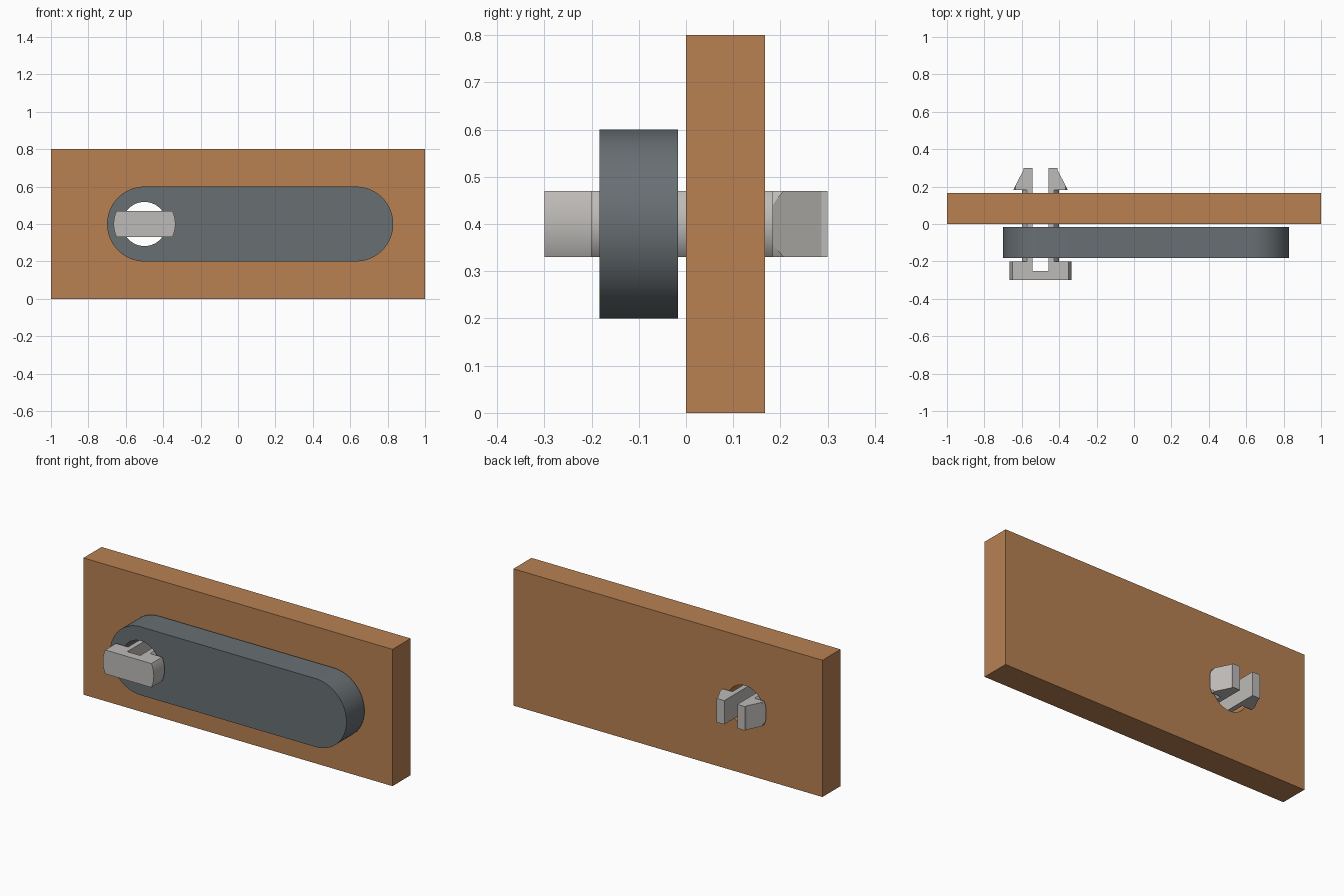
import bpy, bmesh
from math import sin, cos, pi, radians

if "Cube" in bpy.data.objects:
    bpy.data.objects.remove(bpy.data.objects["Cube"])

PX, PZ = -0.5, 0.4          # pin axis


def material(name, rgb):
    m = bpy.data.materials.new(name)
    m.use_nodes = True
    m.diffuse_color = (*rgb, 1)
    m.node_tree.nodes["Principled BSDF"].inputs["Base Color"].default_value = (*rgb, 1)
    return m


def arc(cx, cz, r, start, end, n):
    return [(cx + r * cos(start + (end - start) * i / n),
             cz + r * sin(start + (end - start) * i / n)) for i in range(n + 1)]


def circle(r):
    return arc(PX, PZ, r, 0, 2 * pi, 96)[:-1]


def box(x0, x1, z0, z1):
    return [(x0, z0), (x1, z0), (x1, z1), (x0, z1)]


def solid(name, sections, plan=False):
    """Stack (outline, depth) sections along y, or along z when plan is set."""
    bm = bmesh.new()
    rings = [[bm.verts.new((a, b, d) if plan else (a, d, b)) for a, b in pts]
             for pts, d in sections]
    for low, high in zip(rings, rings[1:]):
        for i in range(len(low)):
            bm.faces.new((low[i - 1], low[i], high[i], high[i - 1]))
    bm.faces.new(rings[0])
    bm.faces.new(rings[-1])
    bmesh.ops.recalc_face_normals(bm, faces=bm.faces)
    me = bpy.data.meshes.new(name)
    bm.to_mesh(me)
    bm.free()
    ob = bpy.data.objects.new(name, me)
    bpy.context.collection.objects.link(ob)
    return ob


def combine(ob, tool, operation="DIFFERENCE"):
    """Apply a boolean and discard the tool."""
    mod = ob.modifiers.new("cut", "BOOLEAN")
    mod.object, mod.operation, mod.solver = tool, operation, "EXACT"
    deps = bpy.context.evaluated_depsgraph_get()
    me = bpy.data.meshes.new_from_object(ob.evaluated_get(deps))
    ob.modifiers.clear()
    ob.data = me
    bpy.data.objects.remove(tool)


def finish(ob, mat):
    ob.data.materials.clear()
    ob.data.materials.append(mat)
    ob.data.shade_smooth()
    ob.data.set_sharp_from_angle(angle=radians(25))


wood = material("brown board", (0.479, 0.220, 0.084))
slate = material("slate grey", (0.138, 0.159, 0.171))
light = material("light grey", (0.515, 0.497, 0.479))

# Backing board and rounded arm, both bored for the pin
board_outline = box(-1, 1, 0, 0.8)
arm_outline = arc(0.63, PZ, 0.2, -pi / 2, pi / 2, 48) + arc(PX, PZ, 0.2, pi / 2, 3 * pi / 2, 48)
for name, outline, y0, y1, mat in (("board", board_outline, 0, 0.167, wood),
                                   ("arm", arm_outline, -0.183, -0.017, slate)):
    part = solid(name, [(outline, y0), (outline, y1)])
    combine(part, solid("bore", [(circle(0.118), y0 - 0.1), (circle(0.118), y1 + 0.1)]))
    finish(part, mat)

# Snap pin: turned head, shaft and barb
steps = [(0.165, -0.3), (0.165, -0.2), (0.1, -0.2), (0.1, 0.183), (0.15, 0.183), (0.15, 0.3)]
pin = solid("snap_pin", [(circle(r), y) for r, y in steps])

# Flats above and below
slab = box(PX - 0.4, PX + 0.4, PZ - 0.07, PZ + 0.07)
combine(pin, solid("slab", [(slab, -0.5), (slab, 0.5)]), "INTERSECT")

# Slot that splits the pin into two legs
slot = box(PX - 0.042, PX + 0.042, 0, 0.8)
combine(pin, solid("slot", [(slot, -0.25), (slot, 0.5)]))

# Sloped lead-in on the outside of each barb
wedge = [(0.162, 0.15), (0.092, 0.287), (0.092, 0.4), (0.3, 0.4), (0.3, 0.15)]
for side in (-1, 1):
    outline = [(PX + side * x, y) for x, y in wedge]
    combine(pin, solid("wedge", [(outline, 0.2), (outline, 0.6)], plan=True))
finish(pin, light)
